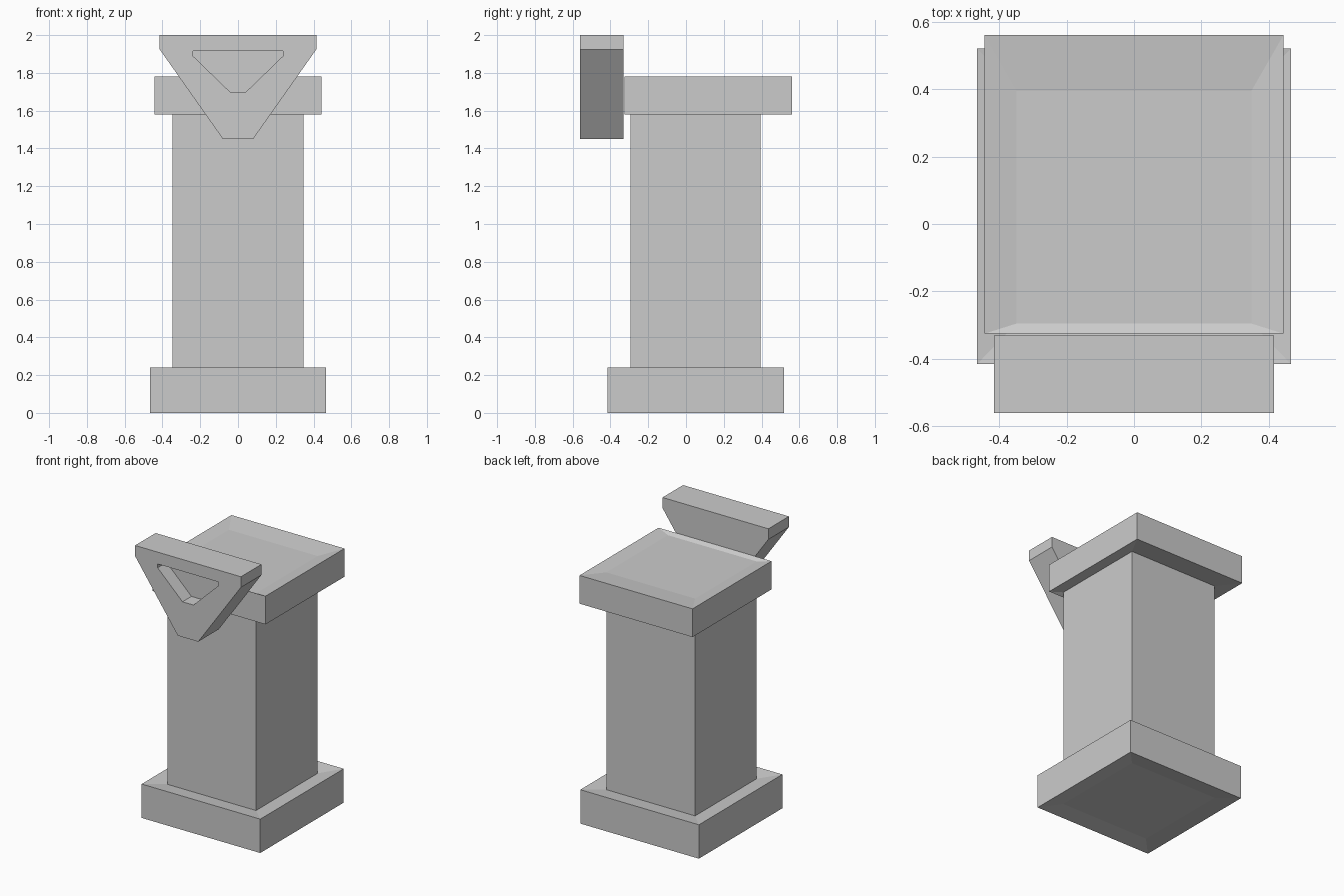
import bpy
import bmesh

if "Cube" in bpy.data.objects:
    bpy.data.objects.remove(bpy.data.objects["Cube"])


def loft(name, loops):
    """Skin a stack of equal-length point loops and close both ends."""
    bm = bmesh.new()
    rings = [[bm.verts.new(p) for p in loop] for loop in loops]
    for a, b in zip(rings, rings[1:]):
        for i in range(len(a)):
            j = (i + 1) % len(a)
            bm.faces.new((a[i], a[j], b[j], b[i]))
    bm.faces.new(rings[0])
    bm.faces.new(rings[-1])
    bmesh.ops.recalc_face_normals(bm, faces=bm.faces)
    mesh = bpy.data.meshes.new(name)
    bm.to_mesh(mesh)
    bm.free()
    obj = bpy.data.objects.new(name, mesh)
    bpy.context.collection.objects.link(obj)
    return obj


def rect(section, z):
    hx, y0, y1 = section
    return [(-hx, y0, z), (hx, y0, z), (hx, y1, z), (-hx, y1, z)]


def profile(half, y):
    """Mirror the right-hand half of an x/z outline."""
    pts = half + [(-x, z) for x, z in reversed(half)]
    return [(x, y, z) for x, z in pts]


# Pillar: wide base, shaft and off-centre cap, ledges dished slightly inward
base = (0.465, -0.415, 0.52)
shaft = (0.348, -0.295, 0.395)
cap = (0.443, -0.325, 0.56)
dip = 0.016
loft("pillar", [
    rect(shaft, dip),
    rect(base, 0), rect(base, 0.24),
    rect(shaft, 0.24 - dip), rect(shaft, 1.58 + dip),
    rect(cap, 1.58), rect(cap, 1.78),
    rect(shaft, 1.78 - dip),
])

# Front plate: tapered block with a matching recess in its front face
outer = [(0.415, 2.0), (0.415, 1.925), (0.08, 1.45)]
inner = [(0.238, 1.916), (0.238, 1.889), (0.043, 1.70)]
loft("front_plate", [
    profile(outer, -0.33),
    profile(outer, -0.56),
    profile(inner, -0.56),
    profile(inner, -0.46),
])
